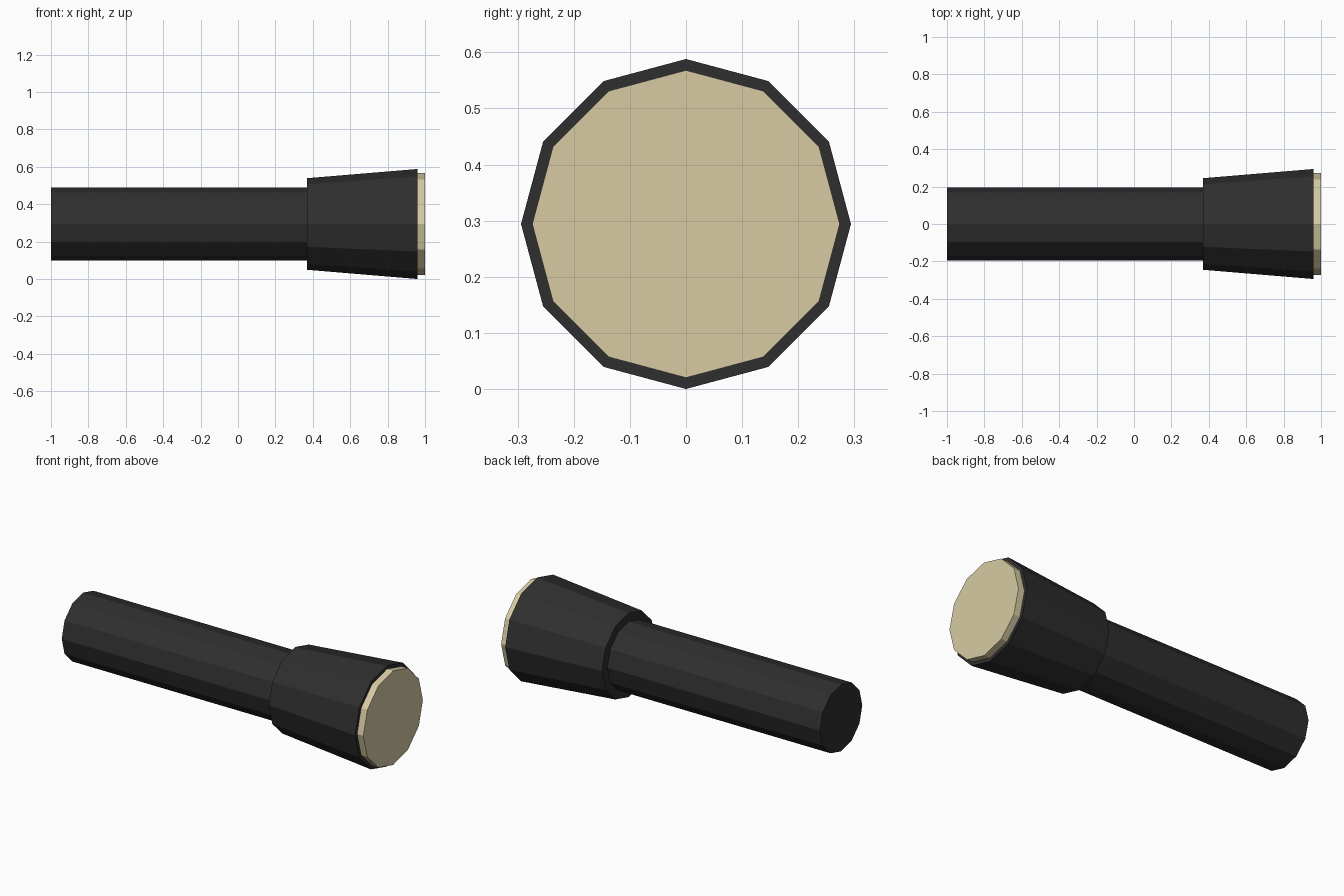
import bpy
import bmesh
from mathutils import Matrix

if "Cube" in bpy.data.objects:
    bpy.data.objects.remove(bpy.data.objects["Cube"])

SIDES = 12
AXIS_Z = 0.294


def material(name, rgb):
    m = bpy.data.materials.new(name)
    m.diffuse_color = (*rgb, 1.0)
    m.use_nodes = True
    m.node_tree.nodes["Principled BSDF"].inputs["Base Color"].default_value = m.diffuse_color
    return m


def barrel(name, x0, x1, r0, r1, mat):
    """Closed, flat-sided tapered cylinder along x from x0 to x1."""
    bm = bmesh.new()
    rings = []
    for x, r in ((x0, r0), (x1, r1)):
        ring = bmesh.ops.create_circle(bm, segments=SIDES, radius=r)["verts"]
        # turn the ring to face along x, keeping a corner at the top
        turn = Matrix(((0, 0, 1, x), (1, 0, 0, 0), (0, 1, 0, AXIS_Z), (0, 0, 0, 1)))
        bmesh.ops.transform(bm, matrix=turn, verts=ring)
        rings.append(ring)
    a, b = rings
    for i in range(SIDES):
        j = (i + 1) % SIDES
        bm.faces.new((a[i], a[j], b[j], b[i]))
    bm.faces.new(a)
    bm.faces.new(b)
    bmesh.ops.recalc_face_normals(bm, faces=bm.faces[:])
    mesh = bpy.data.meshes.new(name)
    bm.to_mesh(mesh)
    bm.free()
    mesh.materials.append(mat)
    obj = bpy.data.objects.new(name, mesh)
    bpy.context.collection.objects.link(obj)
    return obj


black = material("black_casing", (0.028, 0.028, 0.028))
cream = material("cream_lens", (0.68, 0.60, 0.37))

# Handle, flared head and protruding lens
barrel("handle", -1.0, 0.38, 0.195, 0.195, black)
barrel("head", 0.37, 0.96, 0.245, 0.294, black)
barrel("lens", 0.95, 1.0, 0.274, 0.274, cream)
